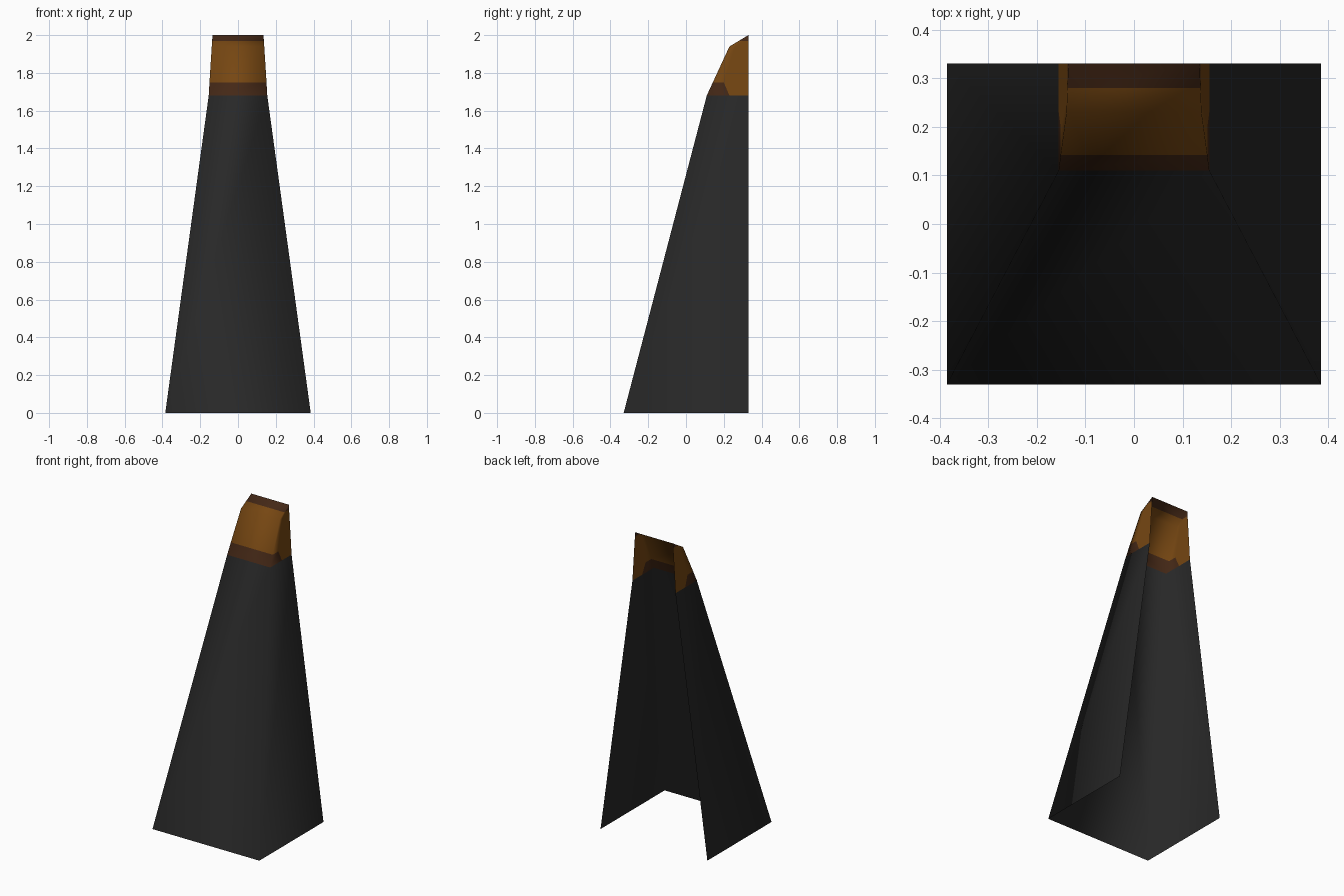
import bpy, bmesh

if "Cube" in bpy.data.objects:
    bpy.data.objects.remove(bpy.data.objects["Cube"])

BACK = 0.33


def material(name, rgb):
    m = bpy.data.materials.new(name)
    m.diffuse_color = (*rgb, 1.0)
    m.use_nodes = True
    m.node_tree.nodes["Principled BSDF"].inputs["Base Color"].default_value = m.diffuse_color
    return m


black = material("charcoal", (0.021, 0.021, 0.021))
orange = material("burnt orange", (0.18, 0.062, 0.006))
brown = material("dark brown", (0.058, 0.021, 0.008))


def open_shell(name, rings, mats, colour_rule):
    """Loft U-shaped rings (open at the back); each ring is a list of (x, y, z)."""
    bm = bmesh.new()
    rows = [[bm.verts.new(p) for p in ring] for ring in rings]
    for r in range(len(rows) - 1):
        for c in range(len(rows[r]) - 1):
            f = bm.faces.new((rows[r][c], rows[r][c + 1], rows[r + 1][c + 1], rows[r + 1][c]))
            f.smooth = True
            f.material_index = colour_rule(r, c)
    bmesh.ops.remove_doubles(bm, verts=bm.verts, dist=0.0005)
    mesh = bpy.data.meshes.new(name)
    bm.to_mesh(mesh)
    bm.free()
    for m in mats:
        mesh.materials.append(m)
    obj = bpy.data.objects.new(name, mesh)
    bpy.context.collection.objects.link(obj)
    return obj


# Long tapered body: left wall, sloped front, right wall
body = [[(-x, BACK, z), (-x, y, z), (x, y, z), (x, BACK, z)]
        for z, x, y in ((0, 0.385, -0.33), (1.68, 0.155, 0.11))]
open_shell("tapered_body", body, [black], lambda r, c: 0)

# Tip: z, half width, front y, y where the side patch ends
levels = [(1.68, 0.155, 0.11, 0.23), (1.75, 0.151, 0.142, 0.20), (1.94, 0.139, 0.23, 0.26),
          (1.97, 0.137, 0.28, 0.30), (2.0, 0.135, BACK, BACK)]
tip = [[(-x, BACK, z), (-x, m, z), (-x, y, z), (x, y, z), (x, m, z), (x, BACK, z)]
       for z, x, y, m in levels]


def tip_colour(row, col):
    # brown along the top ridge and around the lower front edge
    return 1 if row == 3 or (row == 0 and 1 <= col <= 3) else 0


open_shell("coloured_tip", tip, [orange, brown], tip_colour)
